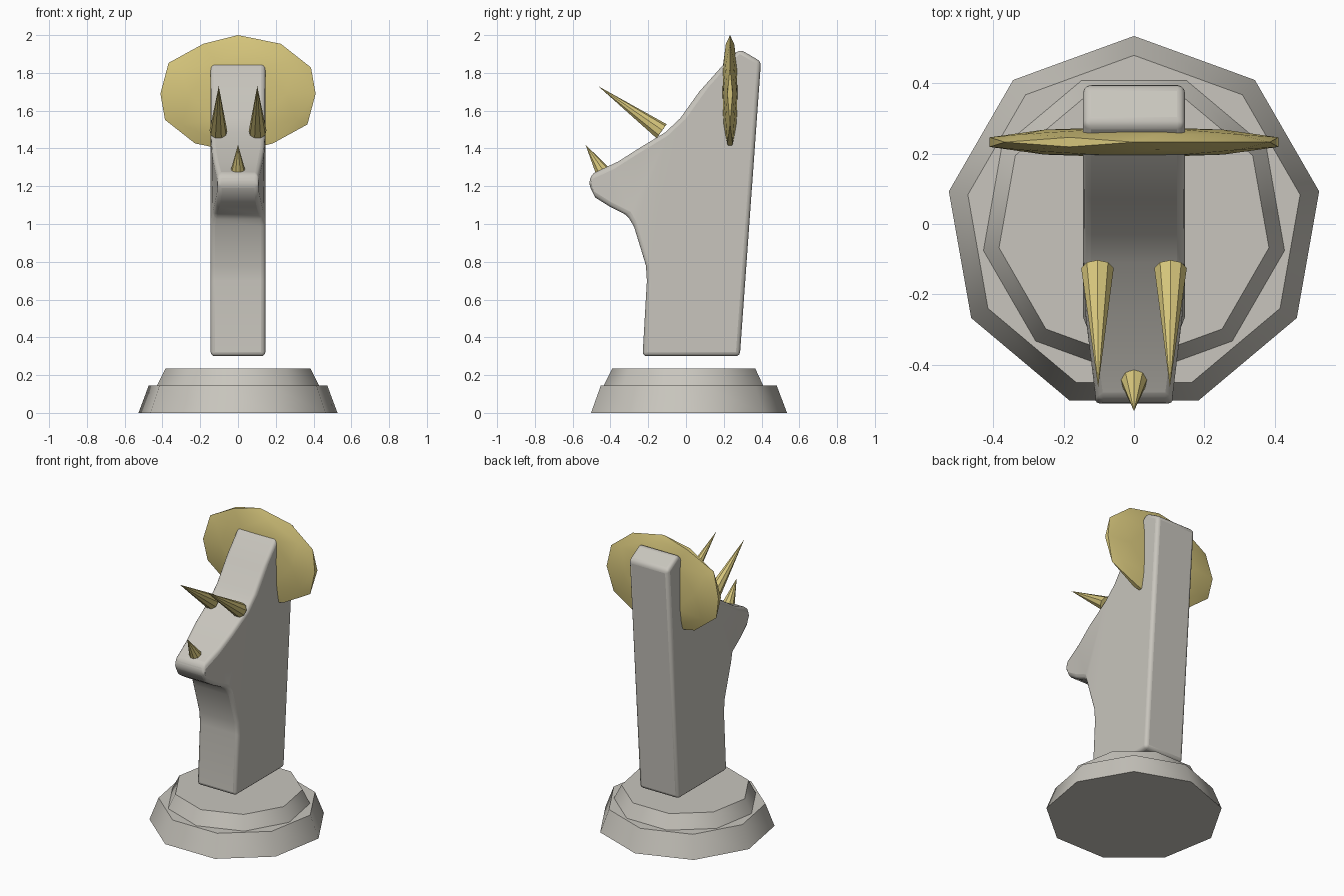
import bpy, bmesh, math
from mathutils import Vector

cube = bpy.data.objects.get("Cube")
if cube:
    bpy.data.objects.remove(cube, do_unlink=True)


def make_material(name, rgb):
    mat = bpy.data.materials.new(name)
    mat.use_nodes = True
    mat.diffuse_color = (*rgb, 1)
    mat.node_tree.nodes["Principled BSDF"].inputs["Base Color"].default_value = (*rgb, 1)
    return mat


STONE = make_material("warm grey stone", (0.58, 0.56, 0.51))
GOLD = make_material("pale gold", (0.67, 0.56, 0.2))


def finish(obj, name, mat, angle):
    """Name, colour and shade the given object."""
    obj.name = obj.data.name = name
    obj.data.materials.append(mat)
    bpy.ops.object.select_all(action='DESELECT')
    obj.select_set(True)
    bpy.context.view_layer.objects.active = obj
    bpy.ops.object.shade_smooth_by_angle(angle=math.radians(angle))
    return obj


def tier(name, z0, z1, r0, r1, first_angle):
    """Nine-sided tapered plinth step."""
    bpy.ops.mesh.primitive_cone_add(vertices=9, radius1=r0, radius2=r1, depth=z1 - z0,
                                    location=(0, 0, (z0 + z1) / 2))
    obj = bpy.context.object
    obj.rotation_euler.z = first_angle
    return finish(obj, name, STONE, 50)


def spike(name, base, tip, radius):
    """Horn running from its base centre to its tip."""
    base, tip = Vector(base), Vector(tip)
    axis = tip - base
    bpy.ops.mesh.primitive_cone_add(vertices=9, radius1=radius, radius2=0,
                                    depth=axis.length, location=(base + tip) / 2)
    obj = bpy.context.object
    obj.rotation_euler = axis.to_track_quat('Z', 'Y').to_euler()
    return finish(obj, name, GOLD, 30)


# Plinth: two steps, turned half a turn to each other
tier("plinth_lower", 0, 0.145, 0.535, 0.48, 0)
tier("plinth_upper", 0.145, 0.235, 0.435, 0.39, math.pi)

# Head and neck: side profile (y, z) extruded across x
PROFILE = [(-0.23, 0.3), (0.285, 0.3), (0.397, 1.86), (0.285, 1.925), (0.19, 1.835),
           (0.07, 1.7), (-0.03, 1.56), (-0.11, 1.485), (-0.25, 1.4), (-0.36, 1.33),
           (-0.5, 1.265), (-0.515, 1.21), (-0.48, 1.14), (-0.4, 1.09),
           (-0.31, 1.045), (-0.275, 0.985), (-0.212, 0.78), (-0.207, 0.7)]
HALF = 0.145
bm = bmesh.new()
face = bm.faces.new([bm.verts.new((-HALF, y, z)) for y, z in PROFILE])
extruded = bmesh.ops.extrude_face_region(bm, geom=[face])
moved = [v for v in extruded["geom"] if isinstance(v, bmesh.types.BMVert)]
bmesh.ops.translate(bm, verts=moved, vec=(2 * HALF, 0, 0))
for v in bm.verts:  # narrow the snout towards its tip
    if v.co.z > 1:
        v.co.x *= 1 - 0.25 * min(1, max(0, (-0.2 - v.co.y) / 0.3))
bmesh.ops.triangulate(bm, faces=[f for f in bm.faces if len(f.verts) > 4])
bmesh.ops.recalc_face_normals(bm, faces=bm.faces[:])
mesh = bpy.data.meshes.new("head_and_neck")
bm.to_mesh(mesh)
bm.free()
body = bpy.data.objects.new("head_and_neck", mesh)
bpy.context.collection.objects.link(body)
finish(body, "head_and_neck", STONE, 40)
bevel = body.modifiers.new("rounded_edges", 'BEVEL')
bevel.width = 0.024
bevel.segments = 3
bevel.limit_method = 'ANGLE'
bevel.angle_limit = math.radians(32)

# Ears: one flattened ball passing through the head
bpy.ops.mesh.primitive_ico_sphere_add(subdivisions=2, radius=1, location=(0, 0.233, 1.69))
ears = bpy.context.object
ears.scale = (0.432, 0.044, 0.31)
bpy.ops.object.transform_apply(location=False, rotation=False, scale=True)
finish(ears, "ear_disc", GOLD, 40)

# Horns: a brow pair and one on the nose
for side, x in (("left", 1), ("right", -1)):
    spike(side + "_brow_horn", (0.104 * x, -0.13, 1.49), (0.102 * x, -0.465, 1.73), 0.047)
spike("nose_horn", (0, -0.447, 1.285), (0, -0.532, 1.42), 0.038)
